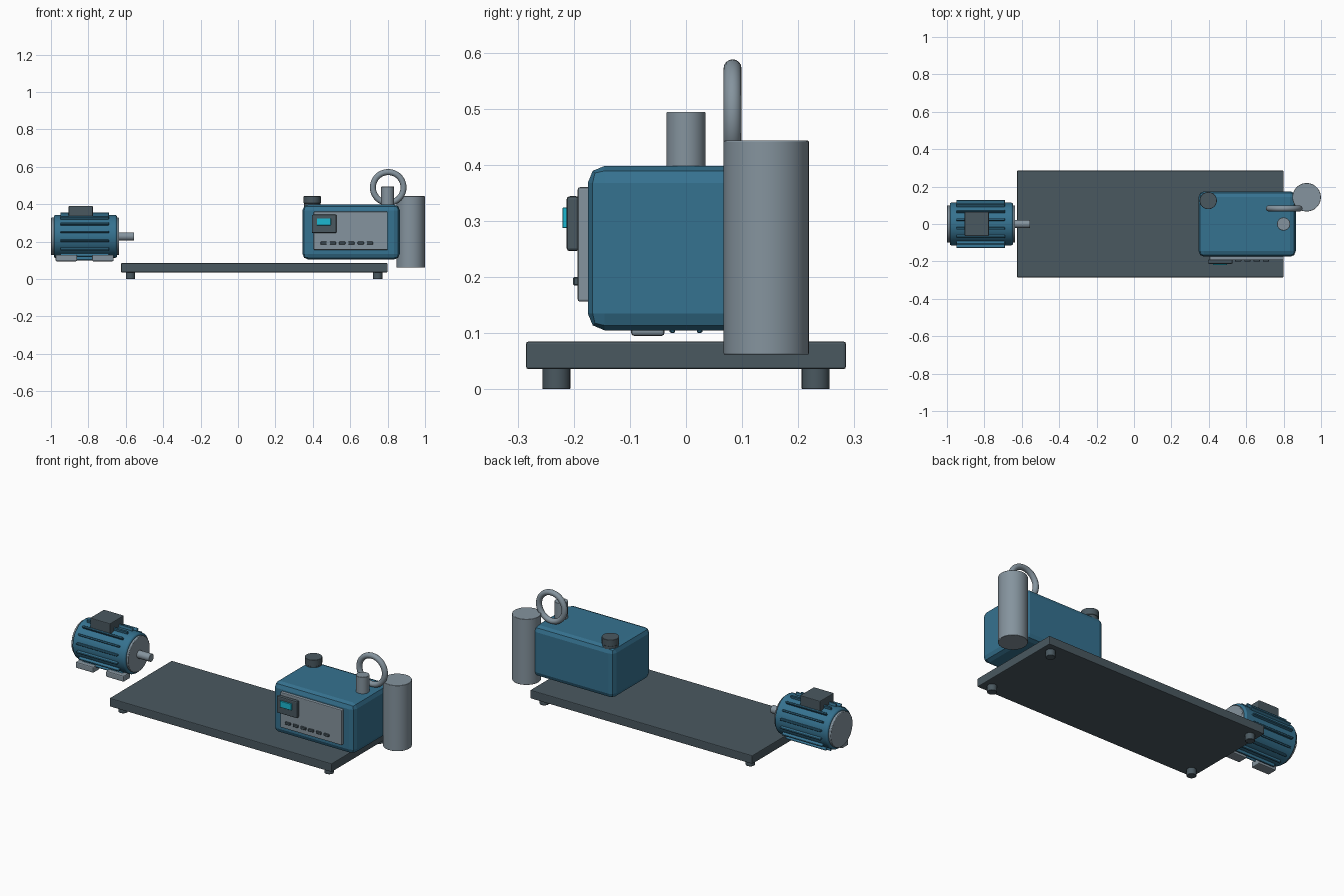
import bpy, math
from mathutils import Vector

if "Cube" in bpy.data.objects:
    bpy.data.objects.remove(bpy.data.objects["Cube"])


def material(name, rgb):
    m = bpy.data.materials.new(name)
    m.diffuse_color = (*rgb, 1)
    m.use_nodes = True
    m.node_tree.nodes["Principled BSDF"].inputs["Base Color"].default_value = m.diffuse_color
    return m


BLUE = material("blue paint", (0.036, 0.168, 0.278))
DARK = material("dark slate", (0.068, 0.098, 0.117))
GREY = material("steel grey", (0.235, 0.295, 0.342))
CYAN = material("cyan display", (0.012, 0.48, 0.64))


def finish(o, name, mat, bevel=0, segments=2, smooth=False):
    o.name = name
    o.data.materials.append(mat)
    if bevel:
        b = o.modifiers.new("bevel", "BEVEL")
        b.width, b.segments = bevel, segments
        b.limit_method, b.angle_limit = "ANGLE", math.radians(40)
    if smooth:
        bpy.ops.object.shade_smooth_by_angle(angle=math.radians(35))
    return o


def box(name, mat, x, y, z, bevel=0.004, segments=2):
    """Box from (min, max) ranges on each axis."""
    lo, hi = Vector((x[0], y[0], z[0])), Vector((x[1], y[1], z[1]))
    bpy.ops.mesh.primitive_cube_add(size=1, location=(lo + hi) / 2)
    o = bpy.context.object
    o.scale = hi - lo
    bpy.ops.object.transform_apply(location=False, rotation=False, scale=True)
    return finish(o, name, mat, bevel, segments)


def cylinder(name, mat, radius, start, end, bevel=0.002, sides=40):
    """Cylinder between two points."""
    a, b = Vector(start), Vector(end)
    bpy.ops.mesh.primitive_cylinder_add(vertices=sides, radius=radius,
                                        depth=(b - a).length, location=(a + b) / 2)
    o = bpy.context.object
    o.rotation_euler = (b - a).to_track_quat("Z", "Y").to_euler()
    return finish(o, name, mat, bevel, 2, True)


# Base plate and its four feet
box("base_plate", DARK, (-0.625, 0.80), (-0.285, 0.285), (0.036, 0.085))
for x in (-0.575, 0.747):
    for y in (-0.231, 0.231):
        cylinder("base_foot", DARK, 0.025, (x, y, 0), (x, y, 0.04), sides=24)

# Pump housing
box("pump_housing", BLUE, (0.345, 0.865), (-0.175, 0.175), (0.105, 0.398), 0.03, 2)

# Control panel, display unit and button row
box("control_panel", GREY, (0.405, 0.80), (-0.193, -0.17), (0.156, 0.36))
box("display_unit", DARK, (0.395, 0.527), (-0.213, -0.19), (0.246, 0.344), 0.006)
box("display_screen", CYAN, (0.422, 0.496), (-0.22, -0.211), (0.287, 0.324), 0.001, 1)
for i in range(6):
    x = 0.458 + 0.0495 * i
    box("panel_button", DARK, (x - 0.0165, x + 0.0165), (-0.201, -0.19),
        (0.185, 0.2), 0.002, 1)

# Fittings on and beside the housing
cylinder("filler_neck", DARK, 0.043, (0.397, 0.125, 0.37), (0.397, 0.125, 0.41))
cylinder("filler_cap", DARK, 0.046, (0.397, 0.125, 0.405), (0.397, 0.125, 0.443))
cylinder("outlet_pipe", GREY, 0.035, (0.80, 0, 0.37), (0.80, 0, 0.494))
cylinder("side_canister", GREY, 0.076, (0.923, 0.143, 0.062), (0.923, 0.143, 0.443),
         sides=56)
bpy.ops.mesh.primitive_torus_add(major_radius=0.082, minor_radius=0.016,
                                 major_segments=48, minor_segments=16,
                                 location=(0.803, 0.083, 0.49),
                                 rotation=(math.pi / 2, 0, 0))
finish(bpy.context.object, "lifting_ring", GREY, smooth=True)

# Motor, lying along x
MZ = 0.228
cylinder("motor_body", BLUE, 0.114, (-0.985, 0, MZ), (-0.647, 0, MZ), 0.008, 48)
cylinder("motor_rear_cover", GREY, 0.1, (-1.0, 0, MZ), (-0.98, 0, MZ), 0.003, 48)
cylinder("motor_front_cover", GREY, 0.1, (-0.655, 0, MZ), (-0.635, 0, MZ), 0.003, 48)
cylinder("motor_shaft", GREY, 0.022, (-0.64, 0, MZ), (-0.555, 0, MZ), 0.002, 24)

# Cooling ribs around the motor
for i in range(16):
    a = (i + 0.5) * math.tau / 16
    rib = box("cooling_rib", BLUE, (-0.95, -0.69), (-0.005, 0.005),
              (-0.0125, 0.0125), 0.002, 1)
    rib.location = (-0.82, 0.1175 * math.sin(a), MZ + 0.1175 * math.cos(a))
    rib.rotation_euler.x = -a

# Terminal box and mounting feet
box("terminal_box", DARK, (-0.905, -0.776), (-0.064, 0.064), (0.325, 0.391))
for x in (-0.975, -0.78):
    box("motor_foot", GREY, (x, x + 0.115), (-0.098, -0.038), (0.095, 0.13), 0.006)
